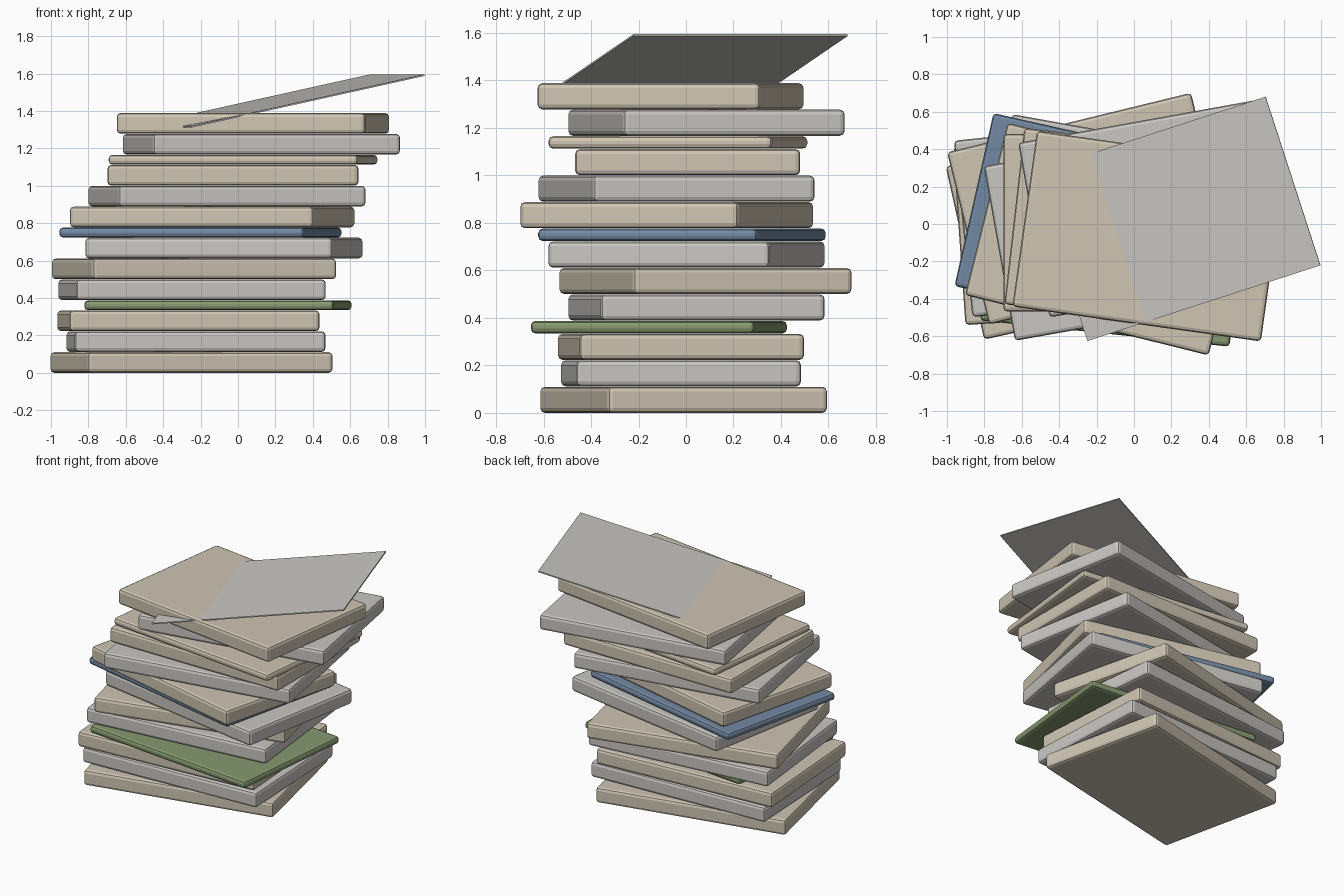
import bpy
from math import radians

if "Cube" in bpy.data.objects:
    bpy.data.objects.remove(bpy.data.objects["Cube"])

LENGTH, DEPTH = 1.342, 0.948
THICK, THIN, GAP = 0.110, 0.053, 0.0015


def material(name, rgb):
    m = bpy.data.materials.new(name)
    m.diffuse_color = (*rgb, 1)
    m.use_nodes = True
    m.node_tree.nodes["Principled BSDF"].inputs["Base Color"].default_value = m.diffuse_color
    return m


MATS = {
    "tan": material("tan", (0.62, 0.56, 0.45)),
    "grey": material("pale_grey", (0.58, 0.57, 0.54)),
    "green": material("green", (0.24, 0.32, 0.16)),
    "blue": material("blue", (0.17, 0.25, 0.36)),
}


def slab(name, size, loc, rot, colour, bevel=0.0):
    bpy.ops.mesh.primitive_cube_add(size=1, location=loc, rotation=rot)
    ob = bpy.context.object
    ob.name = name
    ob.scale = size
    bpy.ops.object.transform_apply(location=False, rotation=False, scale=True)
    ob.data.materials.append(MATS[colour])
    if bevel:
        mod = ob.modifiers.new("edge_bevel", "BEVEL")
        mod.width = bevel
        mod.segments = 2
        mod.limit_method = "NONE"
    return ob


# stack from the bottom up: centre x, centre y, turn in degrees, height, colour
STACK = [
    (-0.249, -0.010, 12.5, THICK, "tan"),
    (-0.225, -0.021, 2.8, THICK, "grey"),
    (-0.265, -0.021, 4.0, THICK, "tan"),
    (-0.107, -0.114, -6.0, THIN, "green"),
    (-0.246, 0.044, 6.0, THICK, "grey"),
    (-0.235, 0.082, 13.7, THICK, "tan"),
    (-0.075, 0.002, -10.2, THICK, "grey"),
    (-0.201, -0.017, -12.7, THIN, "blue"),
    (-0.138, -0.081, -13.9, THICK, "tan"),
    (-0.059, -0.040, 10.1, THICK, "grey"),
    (-0.027, 0.007, 0.0, THICK, "tan"),
    (0.027, -0.034, -6.5, THIN, "tan"),
    (0.125, 0.086, 10.2, THICK, "grey"),
    (0.080, -0.065, -8.0, THICK, "tan"),
]
z = 0.0
for i, (x, y, turn, h, colour) in enumerate(STACK, 1):
    kind = "thin_folder" if h == THIN else "paper_bundle"
    slab(f"{kind}_{i:02d}", (LENGTH, DEPTH, h), (x, y, z + h / 2),
         (0, 0, radians(turn)), colour, 0.02)
    z += h + GAP

# loose sheet, tilted up to the right and partly sunk into the top bundle
slab("loose_sheet", (1.338, 0.948, 0.008), (0.2275, 0.0275, 1.453),
     (0, radians(-11.9), radians(18)), "grey")
